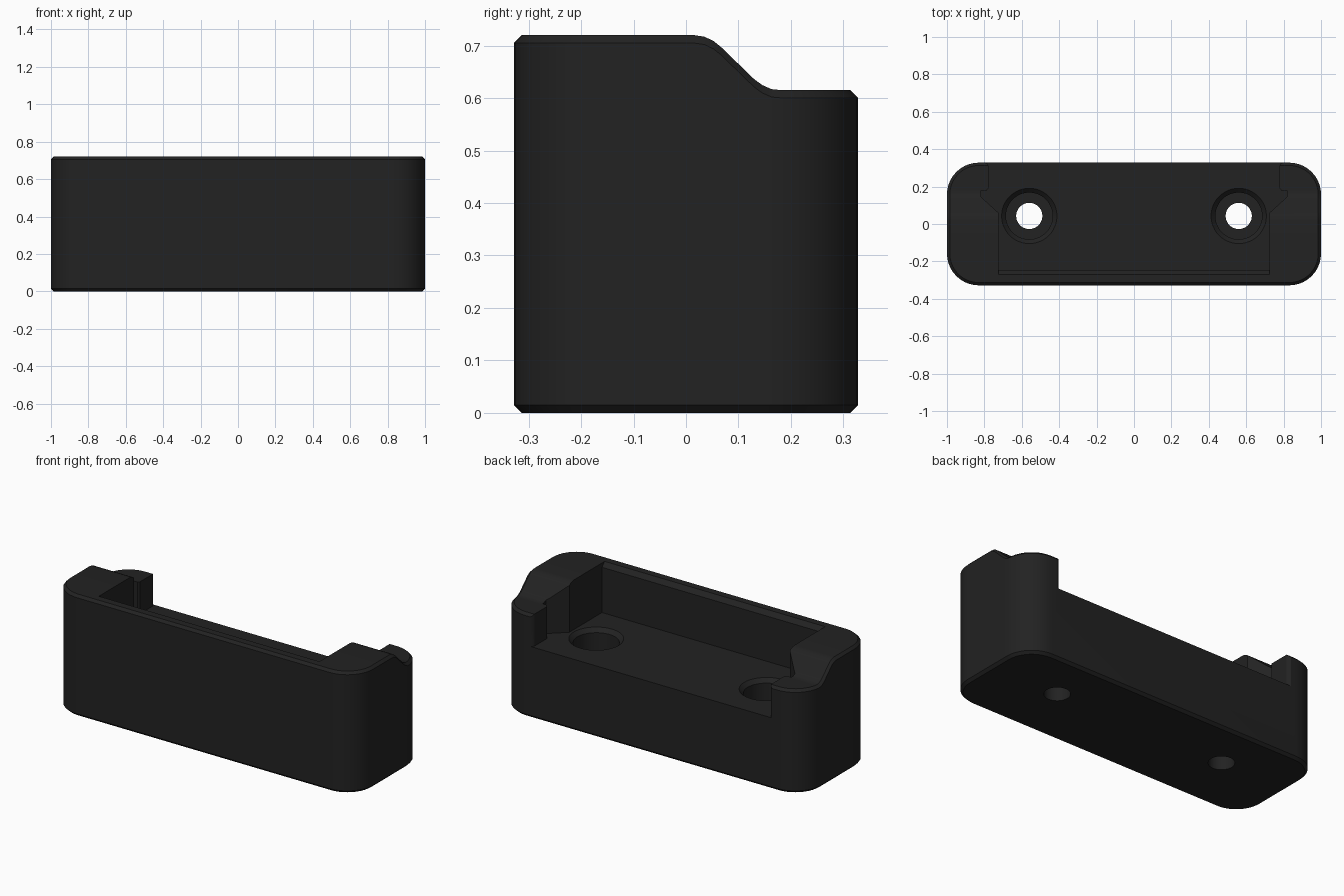
import bpy, bmesh, math

if "Cube" in bpy.data.objects:
    bpy.data.objects.remove(bpy.data.objects["Cube"])

HX, HY, R, C = 1.0, 0.328, 0.17, 0.015     # half sizes, corner radius, edge chamfer
FLOOR = 0.425
SLOPE = [(0.015, .72), (0.035, .717), (0.052, .709), (0.066, .698),
         (0.130, .636), (0.145, .625), (0.163, .617), (0.185, .615)]

black = bpy.data.materials.new("matte black")
black.diffuse_color = (0.016, 0.016, 0.016, 1)
black.use_nodes = True
black.node_tree.nodes["Principled BSDF"].inputs["Base Color"].default_value = black.diffuse_color


def top_height(y):
    if y <= SLOPE[0][0]:
        return SLOPE[0][1]
    for (a, ha), (b, hb) in zip(SLOPE, SLOPE[1:]):
        if y <= b:
            return ha + (hb - ha) * (y - a) / (b - a)
    return SLOPE[-1][1]


def make_object(name, bm):
    bmesh.ops.recalc_face_normals(bm, faces=bm.faces)
    mesh = bpy.data.meshes.new(name)
    bm.to_mesh(mesh)
    bm.free()
    ob = bpy.data.objects.new(name, mesh)
    bpy.context.collection.objects.link(ob)
    mesh.materials.append(black)
    return ob


def prism(name, points, axis, lo, hi):
    """Extrude a closed 2D outline along z (points are x, y) or x (points are y, z)."""
    bm = bmesh.new()
    place = (lambda p, t: (p[0], p[1], t)) if axis == 'z' else (lambda p, t: (t, p[0], p[1]))
    a = [bm.verts.new(place(p, lo)) for p in points]
    b = [bm.verts.new(place(p, hi)) for p in points]
    bm.faces.new(a)
    bm.faces.new(b)
    for i in range(len(a)):
        j = (i + 1) % len(a)
        bm.faces.new((a[i], a[j], b[j], b[i]))
    return make_object(name, bm)


def lathe(name, profile, cx, cy, n=48):
    """Revolve a (radius, z) profile around a vertical axis and cap both ends."""
    bm = bmesh.new()
    rings = [[bm.verts.new((cx + r * math.cos(2 * math.pi * i / n),
                            cy + r * math.sin(2 * math.pi * i / n), z)) for i in range(n)]
             for r, z in profile]
    for a, b in zip(rings, rings[1:]):
        for i in range(n):
            j = (i + 1) % n
            bm.faces.new((a[i], a[j], b[j], b[i]))
    bm.faces.new(rings[0])
    bm.faces.new(rings[-1])
    return make_object(name, bm)


# Outer block: right half of the rounded outline, front to back
arc = HY - R
ys = [-arc - R * math.cos(math.pi / 2 * i / 10) for i in range(11)]
ys += [-y for y in ys] + [y for y, h in SLOPE]
ys = sorted({round(y, 5) for y in ys})


def half_outline(inset):
    pts = []
    for y in ys:
        s = max(-1, min(1, (abs(y) - arc) / R)) if abs(y) > arc else 0
        r = R - inset
        x = HX - R + r * math.sqrt(max(0, 1 - s * s))
        yy = math.copysign(arc + r * s, y) if s else y
        pts.append((x, yy))
    return pts


outer, inner = half_outline(0), half_outline(C)
bm = bmesh.new()
rings = []
for pts, height in ((inner, lambda y: 0), (outer, lambda y: C),
                    (outer, lambda y: top_height(y) - C), (inner, top_height)):
    right = [bm.verts.new((x, yy, height(y))) for (x, yy), y in zip(pts, ys)]
    left = [bm.verts.new((-x, yy, height(y))) for (x, yy), y in zip(pts, ys)]
    rings.append(right + left[::-1])
n = len(rings[0])
for a, b in zip(rings, rings[1:]):
    for i in range(n):
        j = (i + 1) % n
        bm.faces.new((a[i], a[j], b[j], b[i]))
bm.faces.new(rings[0])
top = rings[-1]
for i in range(len(ys) - 1):        # top is strips from side to side
    bm.faces.new((top[i], top[i + 1], top[n - 2 - i], top[n - 1 - i]))
body = make_object("holder_body", bm)

# Pocket open at the back, with side notches and end posts
side = [(0.725, -0.247), (0.725, 0.06), (0.818, 0.145), (0.818, 0.178), (0.787, 0.180),
        (0.778, 0.192), (0.778, 0.312), (0.784, 0.322), (0.796, 0.329), (0.796, 0.45)]
pocket = prism("pocket_cutter", side + [(-x, y) for x, y in side[::-1]], 'z', FLOOR, 1.0)

# Bevel along the front rim of the pocket
rim = prism("rim_cutter", [(-0.272, 0.721), (-0.246, 0.693), (-0.2, 0.693),
                           (-0.2, 0.8), (-0.272, 0.8)], 'x', -0.725, 0.725)

# Stepped screw holes
cutters = [pocket, rim]
for sx in (-1, 1):
    cutters.append(lathe("screw_hole_cutter",
                         [(0.07, -0.1), (0.07, 0.24), (0.125, 0.24), (0.125, FLOOR - 0.023),
                          (0.148, FLOOR), (0.148, FLOOR + 0.02)], sx * 0.56, 0.043))

bpy.context.view_layer.objects.active = body
body.select_set(True)
for c in cutters:
    c.hide_render = True
    mod = body.modifiers.new("cut", 'BOOLEAN')
    mod.operation = 'DIFFERENCE'
    mod.solver = 'EXACT'
    mod.object = c
    bpy.ops.object.modifier_apply(modifier=mod.name)
for c in cutters:
    bpy.data.objects.remove(c, do_unlink=True)

bpy.ops.object.select_all(action='DESELECT')
body.select_set(True)
bpy.ops.object.shade_smooth_by_angle(angle=math.radians(30))
